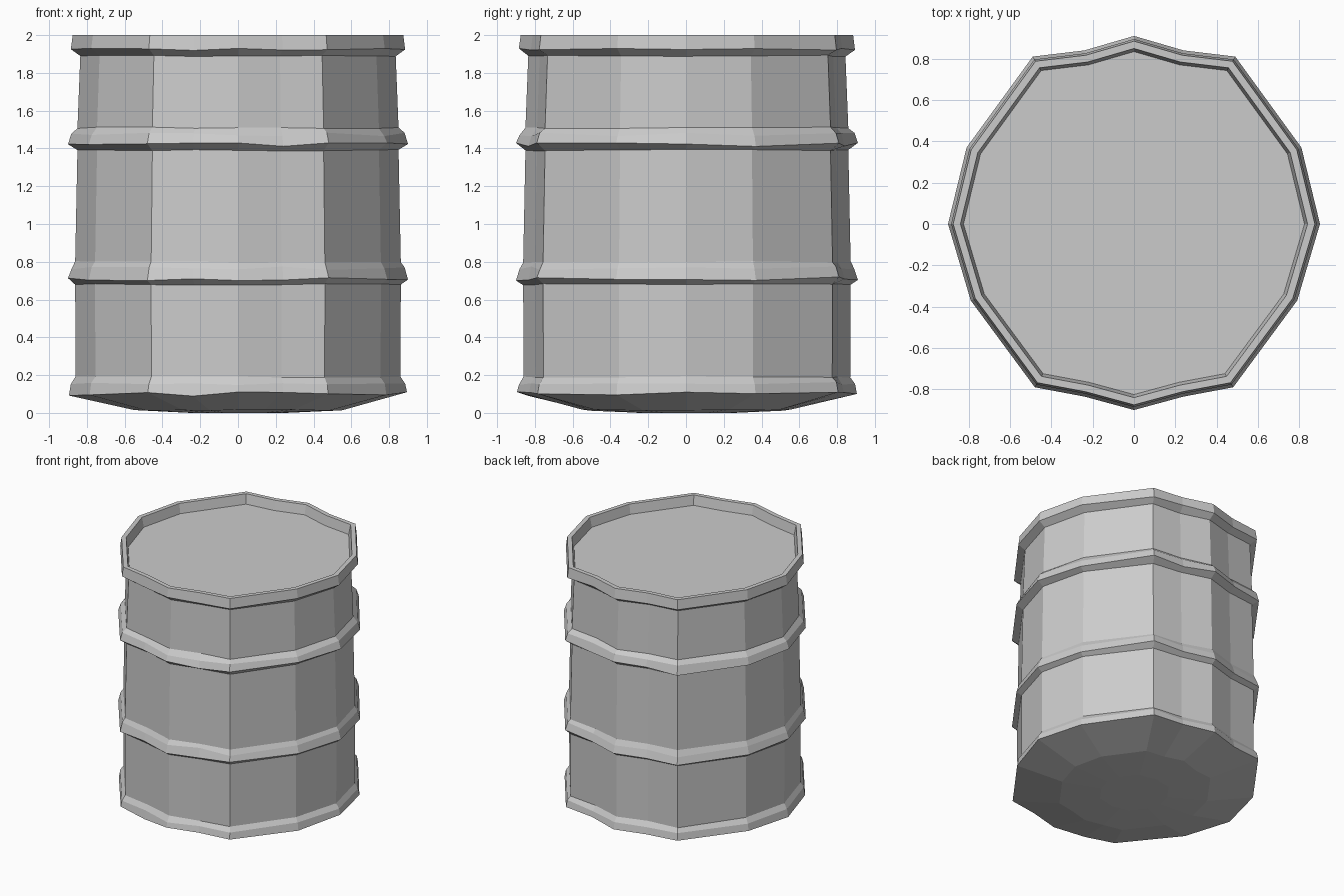
import bpy, bmesh, random

if "Cube" in bpy.data.objects:
    bpy.data.objects.remove(bpy.data.objects["Cube"])

random.seed(4)

# Right half of the uneven outline (front to back), mirrored to the left
half = [(0, -0.90), (0.24, -0.835), (0.48, -0.79), (0.79, -0.37), (0.90, 0),
        (0.81, 0.37), (0.49, 0.81), (0.24, 0.84), (0, 0.91)]
outline = half + [(-x, y) for x, y in reversed(half[1:-1])]


def hoop(z, r):
    """Profile of one raised hoop: (z, radius, wobble)."""
    return [(z - 0.03, r, 0.004), (z, 0.90, 0.010),
            (z + 0.055, 0.882, 0.010), (z + 0.09, r, 0.004)]


def loft(name, profile):
    """Stack scaled copies of the outline, bridge them, cap both ends."""
    bm = bmesh.new()
    rings = []
    for z, r, wob in profile:
        s = r / 0.90
        rings.append([bm.verts.new((x * s, y * s, z + random.uniform(-wob, wob)))
                      for x, y in outline])
    n = len(outline)
    for a, b in zip(rings, rings[1:]):
        for i in range(n):
            j = (i + 1) % n
            bm.faces.new((a[i], a[j], b[j], b[i]))
    bm.faces.new(list(reversed(rings[0])))
    bm.faces.new(rings[-1])
    bmesh.ops.recalc_face_normals(bm, faces=bm.faces[:])
    me = bpy.data.meshes.new(name)
    bm.to_mesh(me)
    bm.free()
    ob = bpy.data.objects.new(name, me)
    bpy.context.collection.objects.link(ob)
    return ob


# Dented base and bottom hoop
profile = [(0.0, 0.25, 0), (0.015, 0.55, 0.004), (0.10, 0.895, 0.012),
           (0.155, 0.885, 0.008), (0.19, 0.86, 0.003)]
# Body with two hoops, narrowing slightly upward
profile += hoop(0.71, 0.862)
profile += hoop(1.42, 0.850)
# Top rim, its inner wall and the sunken lid
profile += [(1.89, 0.835, 0.004), (1.925, 0.885, 0.006), (2.0, 0.875, 0),
            (2.0, 0.84, 0), (1.925, 0.825, 0)]
loft("barrel", profile)
